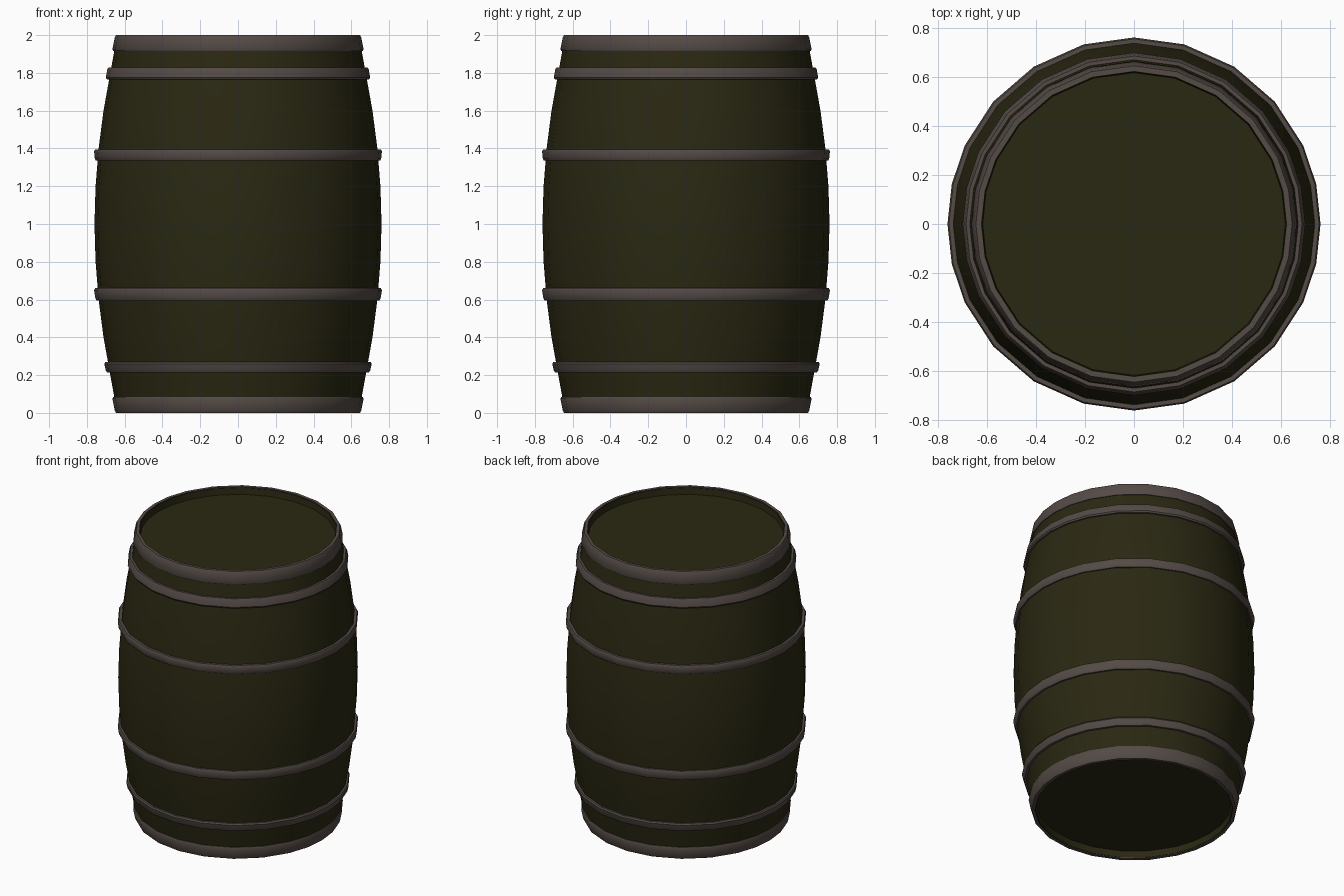
import bpy, bmesh, math

if "Cube" in bpy.data.objects:
    bpy.data.objects.remove(bpy.data.objects["Cube"])


def material(name, colour):
    m = bpy.data.materials.new(name)
    m.diffuse_color = (*colour, 1.0)
    m.use_nodes = True
    m.node_tree.nodes["Principled BSDF"].inputs["Base Color"].default_value = m.diffuse_color
    return m


wood = material("dark_olive_wood", (0.023, 0.021, 0.006))
iron = material("grey_brown_iron", (0.088, 0.069, 0.060))

# Directions of the 24 slightly uneven sides, mirrored from one quarter
QUARTER = [0, 12.4, 24.9, 41, 57.5, 74.3]
HALF = QUARTER + [90] + [180 - a for a in reversed(QUARTER[1:])]
ANGLES = [math.radians(a) for a in HALF + [a + 180 for a in HALF]]


def lathe(name, profile, mat, closed=False):
    """Turn a (radius, height) profile around z; open profiles are capped."""
    bm = bmesh.new()
    rings = [[bm.verts.new((r * math.cos(a), r * math.sin(a), z)) for a in ANGLES]
             for r, z in profile]
    n = len(ANGLES)
    pairs = list(zip(rings, rings[1:]))
    if closed:
        pairs.append((rings[-1], rings[0]))
    for low, high in pairs:
        for i in range(n):
            j = (i + 1) % n
            bm.faces.new((low[i], low[j], high[j], high[i]))
    if not closed:
        bm.faces.new(list(reversed(rings[0])))
        bm.faces.new(rings[-1])
    bmesh.ops.recalc_face_normals(bm, faces=bm.faces)
    mesh = bpy.data.meshes.new(name)
    bm.to_mesh(mesh)
    bm.free()
    mesh.materials.append(mat)
    obj = bpy.data.objects.new(name, mesh)
    bpy.context.collection.objects.link(obj)
    bpy.ops.object.select_all(action='DESELECT')
    obj.select_set(True)
    bpy.context.view_layer.objects.active = obj
    bpy.ops.object.shade_smooth_by_angle(angle=math.radians(40))
    return obj


# Bulging wooden body with recessed lid and base
lower = [(0.618, 0.05), (0.622, 0.005), (0.642, 0.005), (0.658, 0.1), (0.685, 0.25),
         (0.712, 0.4), (0.738, 0.6), (0.754, 0.8)]
upper = [(r, 2 - z) for r, z in reversed(lower)]
lathe("barrel_body", lower + [(0.76, 1.0)] + upper, wood)

# End hoops that wrap the rims
for name, flip in (("bottom_rim_hoop", False), ("top_rim_hoop", True)):
    prof = [(0.625, 0.0), (0.646, 0.0), (0.652, 0.01), (0.665, 0.075),
            (0.660, 0.085), (0.64, 0.085), (0.63, 0.03)]
    if flip:
        prof = [(r, 2 - z) for r, z in prof]
    lathe(name, prof, iron, closed=True)

# Hoops around the sides: name, bottom, top, bottom radius, top radius
hoops = [("lower_hoop", 0.215, 0.27, 0.700, 0.708),
         ("lower_middle_hoop", 0.595, 0.66, 0.755, 0.762),
         ("upper_middle_hoop", 1.335, 1.395, 0.758, 0.762),
         ("upper_hoop", 1.765, 1.828, 0.700, 0.692)]
for name, z0, z1, r0, r1 in hoops:
    lathe(name, [(r0 - 0.04, z0), (r0 - 0.006, z0), (r0, z0 + 0.01),
                 (r1, z1 - 0.01), (r1 - 0.006, z1), (r1 - 0.04, z1)], iron, closed=True)
